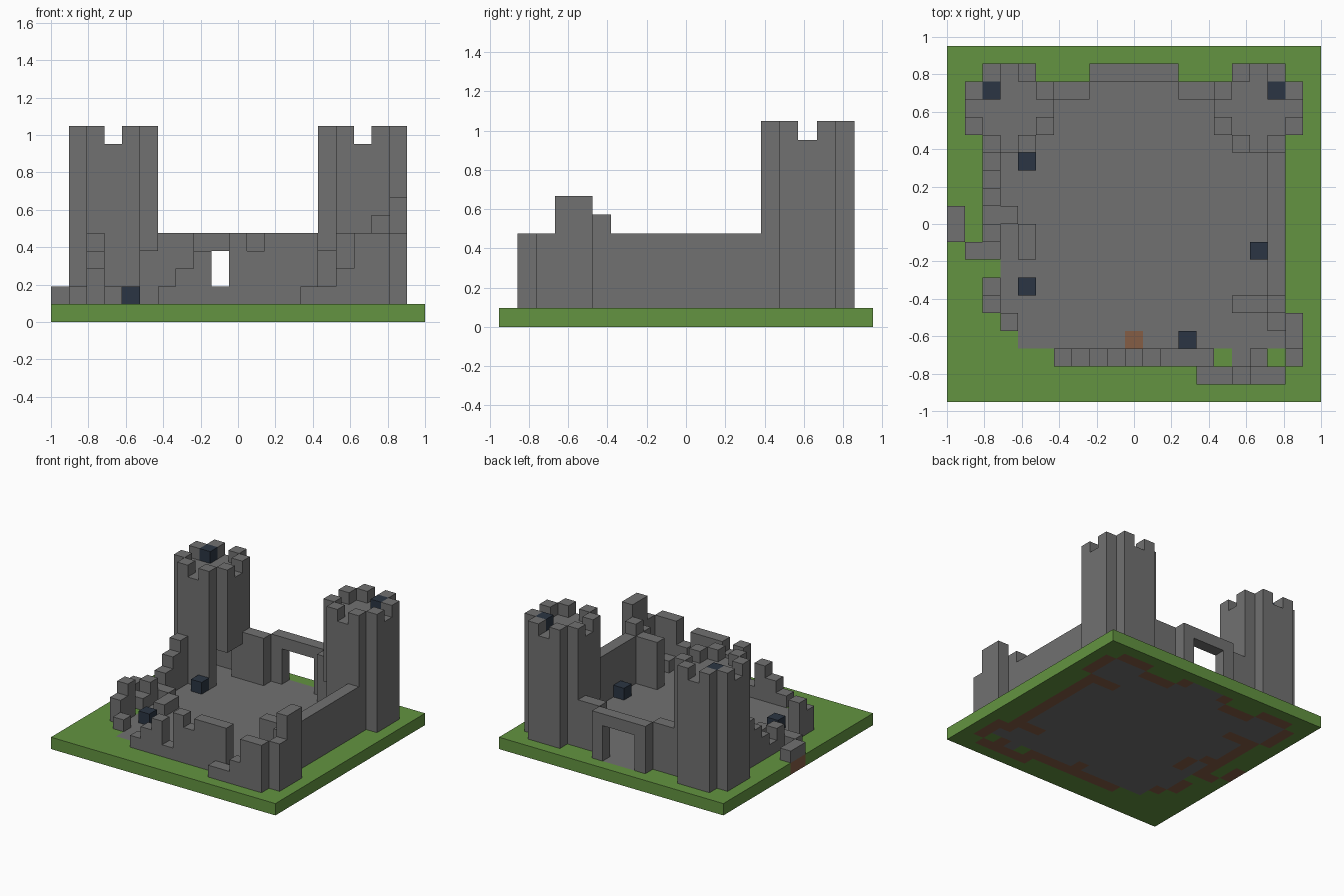
import bpy, bmesh
from mathutils import Vector

cube = bpy.data.objects.get("Cube")
if cube:
    bpy.data.objects.remove(cube, do_unlink=True)

V = 2 / 21                                  # block size
NX, NY = 21, 20                             # plot size in blocks
ORIGIN = Vector((-1, -NY * V / 2, 0))


def material(name, rgb):
    m = bpy.data.materials.new(name)
    m.use_nodes = True
    col = (*rgb, 1)
    m.diffuse_color = col
    bsdf = next(n for n in m.node_tree.nodes if n.type == 'BSDF_PRINCIPLED')
    bsdf.inputs["Base Color"].default_value = col
    bsdf.inputs["Roughness"].default_value = 0.9
    return m


STONE = material("stone_grey", (0.165, 0.165, 0.165))
GRASS = material("grass_green", (0.125, 0.295, 0.052))
DIRT = material("dirt_brown", (0.235, 0.11, 0.06))
DARK = material("dark_navy", (0.024, 0.036, 0.056))


def blocks(name, cells, mat):
    """One mesh from a set of block cells, with only the outer faces."""
    cells = set(cells)
    bm = bmesh.new()
    for c in cells:
        for axis in range(3):
            for side in (0, 1):
                n = list(c)
                n[axis] += 2 * side - 1
                if tuple(n) in cells:
                    continue
                u, w = (axis + 1) % 3, (axis + 2) % 3
                quad = []
                for du, dw in ((0, 0), (1, 0), (1, 1), (0, 1)):
                    p = list(c)
                    p[axis] += side
                    p[u] += du
                    p[w] += dw
                    quad.append(bm.verts.new(ORIGIN + V * Vector(p)))
                bm.faces.new(quad if side else quad[::-1])
    bmesh.ops.remove_doubles(bm, verts=bm.verts, dist=V / 100)
    bmesh.ops.dissolve_limit(bm, angle_limit=0.01, verts=bm.verts, edges=bm.edges)
    me = bpy.data.meshes.new(name)
    bm.to_mesh(me)
    bm.free()
    me.materials.append(mat)
    ob = bpy.data.objects.new(name, me)
    bpy.context.collection.objects.link(ob)
    return ob


def stack(columns):
    """Columns {(i, j): height} standing on the ground layer."""
    return {(i, j, k) for (i, j), h in columns.items() for k in range(1, h + 1)}


footings = set()


def wall(name, columns):
    footings.update(columns)
    blocks(name, stack(columns), STONE)


def row(start, step, heights):
    """A run of columns from a string of heights."""
    return {(start[0] + n * step[0], start[1] + n * step[1]): int(h)
            for n, h in enumerate(heights) if h != "0"}


# Two round towers with battlements, roof slab and a doorway to the yard
def tower(name, ci, cj, door_side):
    cells = set()
    for di in range(-2, 3):
        for dj in range(-2, 3):
            i, j = ci + di, cj + dj
            if abs(di) == abs(dj) == 2:
                continue
            if max(abs(di), abs(dj)) < 2:
                cells.add((i, j, 9))
                continue
            top = 9 if di == 0 or dj == 0 else 10
            door = di == door_side * 2 and dj < 1
            cells |= {(i, j, k) for k in range(4 if door else 1, top + 1)}
            if not door:
                footings.add((i, j))
    blocks(name, cells, STONE)


tower("right_tower", 3, 16, 1)
tower("left_tower", 17, 16, -1)

# Back wall and gatehouse
wall("back_wall_right", row((6, 17), (1, 0), "44"))
wall("back_wall_left", row((13, 17), (1, 0), "44"))
gate = stack(row((8, 18), (1, 0), "44444")) - {
    (i, 18, k) for i in (9, 10, 11) for k in (1, 2, 3)}
blocks("gatehouse", gate, STONE)
footings |= {(8, 18), (12, 18)}

# Side and front walls, broken down in places
wall("left_wall", row((18, 6), (0, 1), "4" * 8))
wall("right_wall", row((2, 13), (0, -1), "432121"))
wall("front_wall", row((6, 2), (1, 0), "123143444"))
wall("right_front_ruin", {(2, 6): 3, (2, 5): 2, (3, 4): 1})

# Ruined front tower
ruin = row((14, 1), (1, 0), "11244")
ruin.update(row((19, 2), (0, 1), "466"))
ruin.update(row((16, 5), (1, 0), "445"))
ruin[17, 2] = 1
ruin[18, 4] = 4
wall("ruined_tower", ruin)

# Fallen stones
wall("outer_rubble", {(0, 9): 1, (0, 10): 1, (1, 8): 1})
wall("yard_rubble", {(4, 8): 1, (4, 9): 1, (3, 10): 1})

# Dark blocks in the yard and on the towers
for n, c in enumerate([(4, 13, 1), (4, 6, 1), (17, 8, 1), (13, 3, 1),
                       (2, 17, 10), (18, 17, 10)]):
    blocks(f"dark_block_{n + 1}", [c], DARK)

# Ground layer: dirt under the walls, stone yard, grass around
footings.add((10, 3))
yard = {(i, j) for i in range(3, 18) for j in range(3, 18)}
yard |= {(2, j) for j in (15, 16, 17)} | {(18, j) for j in (3, 4, 15, 16, 17)}
yard |= {(i, 18) for i in (9, 10, 11)} | {(16, 2)}
yard -= footings | {(3, 3)}
plot = {(i, j) for i in range(NX) for j in range(NY)}
for name, area, mat in (("dirt_footings", footings, DIRT),
                        ("stone_yard", yard, STONE),
                        ("grass_base", plot - yard - footings, GRASS)):
    blocks(name, [(i, j, 0) for i, j in area], mat)
